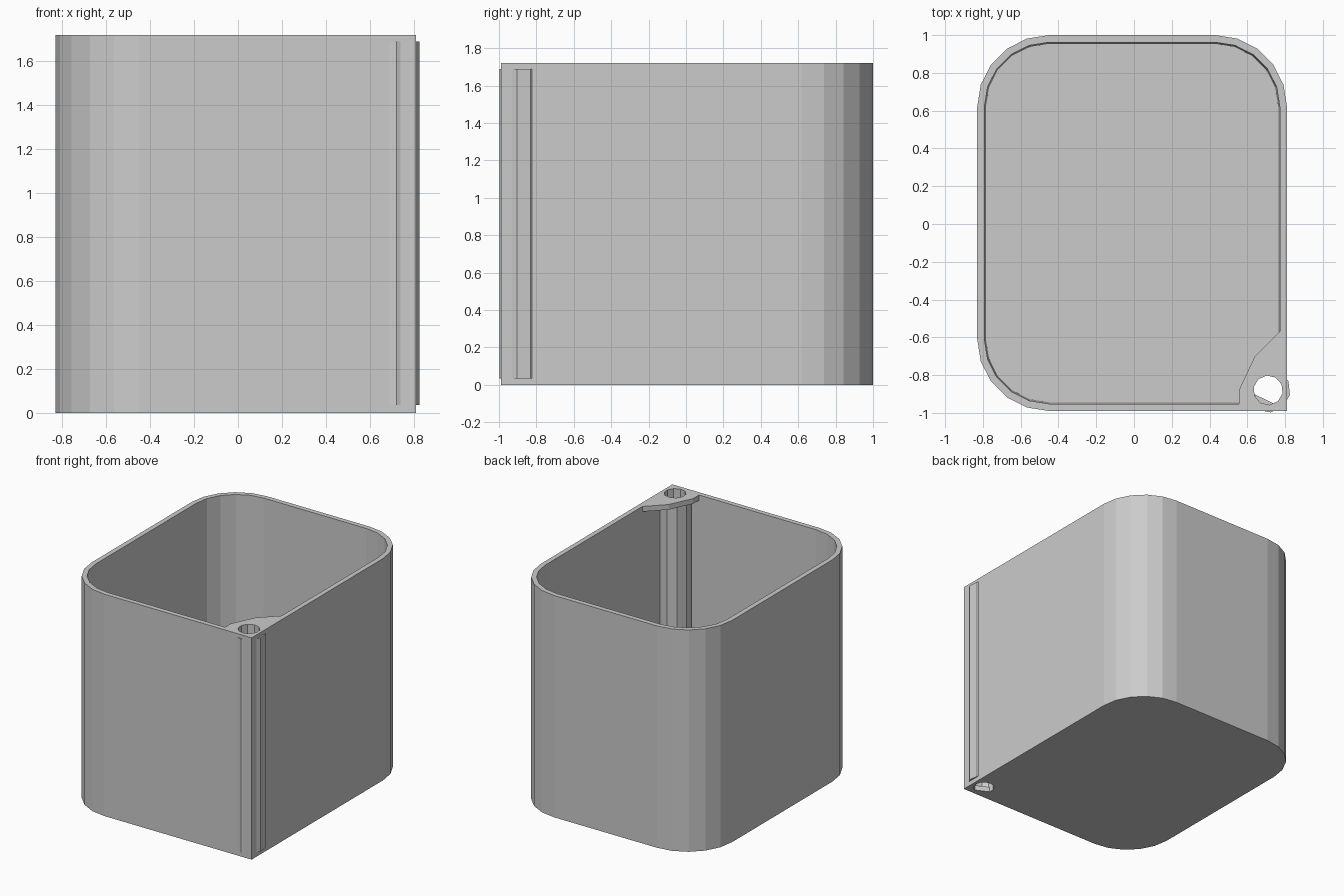
import bpy, bmesh, math

cube = bpy.data.objects.get("Cube")
if cube:
    bpy.data.objects.remove(cube, do_unlink=True)

grey = bpy.data.materials.new("light grey plastic")
grey.use_nodes = True
COLOUR = (0.6, 0.6, 0.6, 1)
grey.diffuse_color = COLOUR
grey.node_tree.nodes["Principled BSDF"].inputs["Base Color"].default_value = COLOUR

LEFT, RIGHT, FRONT, BACK = -0.83, 0.81, -0.99, 1.0
HEIGHT, FLOOR, RADIUS = 1.72, 0.04, 0.38
POST = (0.71, -0.88)
SIDES, PHASE = 10, math.radians(-12)


def outline(inset):
    """Rectangle with three rounded corners and a square front left one."""
    r = RADIUS - inset
    points = [(RIGHT - inset, FRONT + inset)]
    corners = [(RIGHT - RADIUS, BACK - RADIUS, 0),
               (LEFT + RADIUS, BACK - RADIUS, 90),
               (LEFT + RADIUS, FRONT + RADIUS, 180)]
    for cx, cy, start in corners:
        for i in range(6):
            a = math.radians(start + 18 * i)
            points.append((cx + r * math.cos(a), cy + r * math.sin(a)))
    return points


def ring(radius):
    angles = [PHASE + math.tau * i / SIDES for i in range(SIDES)]
    return [(POST[0] + radius * math.cos(a), POST[1] + radius * math.sin(a))
            for a in angles]


def loft(name, sections, capped=True, closed=False):
    """Join (outline, height) sections in order; cap the ends or close the loop."""
    bm = bmesh.new()
    loops = [[bm.verts.new((x, y, z)) for x, y in pts] for pts, z in sections]
    pairs = list(zip(loops, loops[1:]))
    if closed:
        pairs.append((loops[-1], loops[0]))
    for a, b in pairs:
        for i in range(len(a)):
            j = (i + 1) % len(a)
            bm.faces.new((a[i], a[j], b[j], b[i]))
    if capped:
        bm.faces.new(loops[0][::-1])
        bm.faces.new(loops[-1])
    bmesh.ops.recalc_face_normals(bm, faces=bm.faces)
    mesh = bpy.data.meshes.new(name)
    bm.to_mesh(mesh)
    bm.free()
    mesh.materials.append(grey)
    obj = bpy.data.objects.new(name, mesh)
    bpy.context.scene.collection.objects.link(obj)
    return obj


# Open container with slightly drafted inner walls
container = loft("container", [(outline(0), 0), (outline(0), HEIGHT),
                               (outline(0.038), HEIGHT), (outline(0.046), FLOOR)])

# Corner plate level with the rim
edge = [(0.79, -0.97), (0.79, -0.55), (0.64, -0.7), (0.555, -0.88), (0.555, -0.97)]
plate = loft("corner_plate", [(edge, HEIGHT - 0.04), (edge, HEIGHT)])

# Bore through the plate, walls and floor
cutter = loft("bore_cutter", [(ring(0.078), -0.1), (ring(0.078), HEIGHT + 0.1)])
cutter.hide_render = True
for obj in (container, plate):
    mod = obj.modifiers.new("bore", 'BOOLEAN')
    mod.operation = 'DIFFERENCE'
    mod.solver = 'EXACT'
    mod.object = cutter
    bpy.context.view_layer.objects.active = obj
    bpy.ops.object.modifier_apply(modifier=mod.name)
bpy.data.objects.remove(cutter, do_unlink=True)

# Hollow post that just breaks through the outer walls
loft("hinge_post", [(ring(0.118), 0.035), (ring(0.118), 1.69),
                    (ring(0.078), 1.69), (ring(0.078), 0.035)],
     capped=False, closed=True)

# Sliver of floor left across the bottom of the bore
sliver = [(0.635, -0.9), (0.66, -0.945), (0.7, -0.96), (0.76, -0.96)]
loft("bore_ledge", [(sliver, 0), (sliver, FLOOR)])
